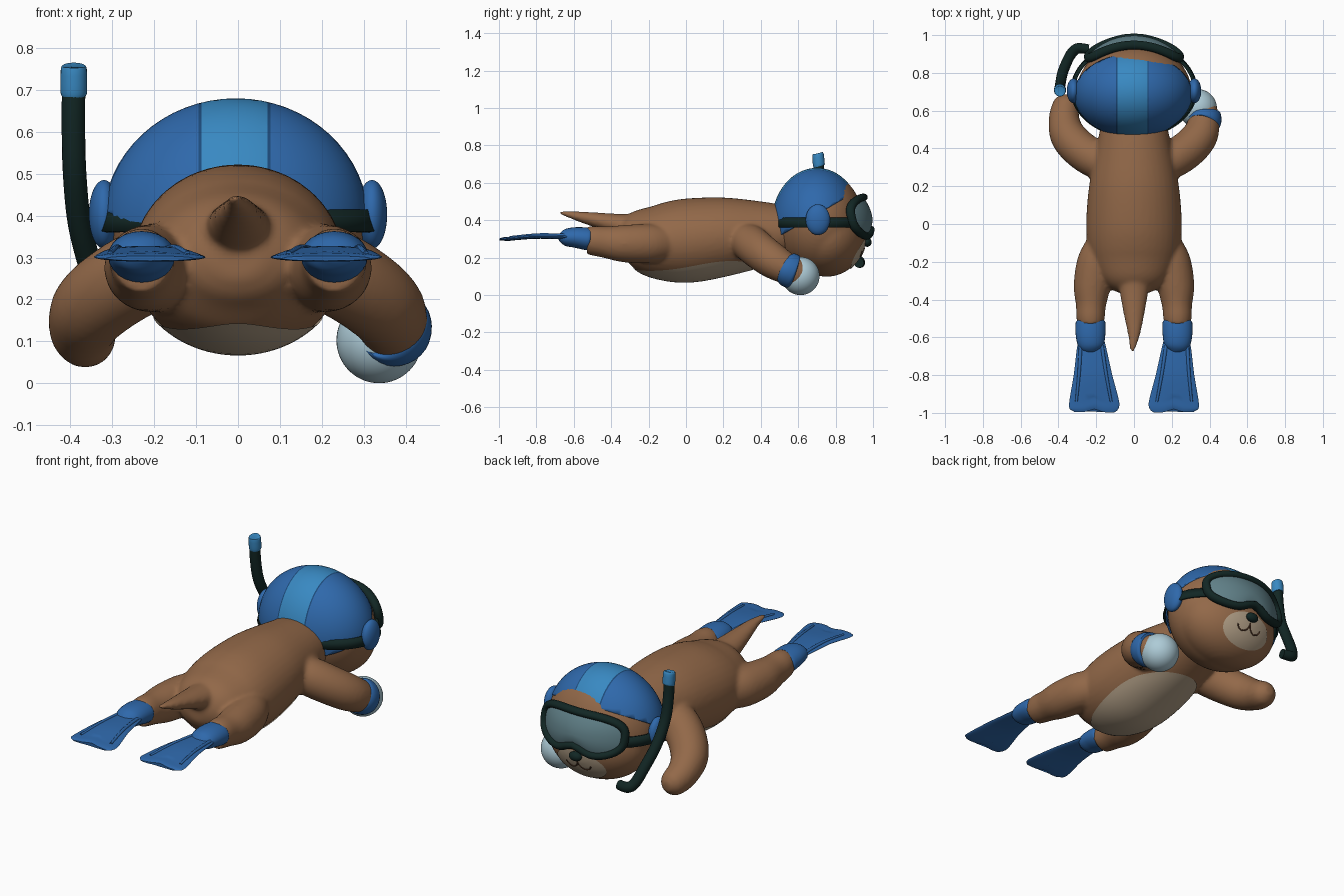
import bpy, bmesh, math
from mathutils import Vector

if "Cube" in bpy.data.objects:
    bpy.data.objects.remove(bpy.data.objects["Cube"])


def material(name, *rgb):
    m = bpy.data.materials.new(name)
    m.use_nodes = True
    m.diffuse_color = (*rgb, 1)
    m.node_tree.nodes["Principled BSDF"].inputs["Base Color"].default_value = (*rgb, 1)
    return m


FUR = material("brown fur", .29, .14, .066)
CREAM = material("cream fur", .46, .36, .25)
BLUE = material("swim blue", .028, .14, .41)
LIGHT = material("light blue", .04, .25, .54)
SEAM = material("seam blue", .012, .07, .2)
RUBBER = material("dark rubber", .006, .02, .018)
LENS = material("mask lens", .12, .22, .25)
BALL = material("pale ball", .42, .6, .68)
MOUTH = material("mouth brown", .09, .04, .02)
Z, Y = Vector((0, 0, 1)), Vector((0, 1, 0))


def finish(name, bm, *mats):
    bmesh.ops.recalc_face_normals(bm, faces=bm.faces)
    mesh = bpy.data.meshes.new(name)
    bm.to_mesh(mesh)
    bm.free()
    for m in mats:
        mesh.materials.append(m)
    ob = bpy.data.objects.new(name, mesh)
    bpy.context.collection.objects.link(ob)
    bpy.ops.object.select_all(action='DESELECT')
    ob.select_set(True)
    bpy.context.view_layer.objects.active = ob
    bpy.ops.object.shade_smooth_by_angle(angle=math.radians(50))
    return ob


def spline(pts, n, closed):
    """Catmull-Rom through stations of (x, y, z, side radius, up radius)."""
    if closed:
        return pts
    out, last = [], len(pts) - 1
    for i in range(last):
        a, b, c, d = (pts[max(0, min(last, i + k))] for k in (-1, 0, 1, 2))
        for t in (j / n for j in range(n)):
            out.append([(2*q + (r-p)*t + (2*p-5*q+4*r-s)*t*t + (3*q-p-3*r+s)*t**3) / 2
                        for p, q, r, s in zip(a, b, c, d)])
    return out + [pts[-1]]


def loft(bm, stations, ref=Z, sides=24, n=6, closed=False):
    """Sweep elliptical rings along a path."""
    st = spline([p if len(p) == 5 else (*p, p[3]) for p in stations], n, closed)
    rings, k = [], len(st)
    for i, p in enumerate(st):
        a, b = (st[i-1], st[(i+1) % k]) if closed else (st[max(0, i-1)], st[min(k-1, i+1)])
        t = (Vector(b[:3]) - Vector(a[:3])).normalized()
        s = t.cross(ref).normalized()
        u = s.cross(t)
        angles = [math.tau * j / sides for j in range(sides)]
        rings.append([bm.verts.new(Vector(p[:3]) + s*p[3]*math.cos(w) + u*p[4]*math.sin(w))
                      for w in angles])
    for i in range(k if closed else k - 1):
        r, q = rings[i], rings[(i+1) % k]
        for j in range(sides):
            bm.faces.new((r[j-1], r[j], q[j], q[j-1]))
    if not closed:
        bm.faces.new(rings[0])
        bm.faces.new(rings[-1])


def ball(bm, c, r):
    v = bmesh.ops.create_uvsphere(bm, u_segments=48, v_segments=32, radius=1)["verts"]
    bmesh.ops.scale(bm, vec=r, verts=v)
    bmesh.ops.translate(bm, vec=c, verts=v)


def tube(name, stations, mat, **kw):
    bm = bmesh.new()
    loft(bm, stations, **kw)
    return finish(name, bm, mat)


def blob(name, c, r, mat):
    bm = bmesh.new()
    ball(bm, c, r)
    return finish(name, bm, mat)


def blend(ob, size, steps):
    m = ob.modifiers.new("merge", 'REMESH')
    m.mode, m.voxel_size, m.use_smooth_shade = 'VOXEL', size, True
    m = ob.modifiers.new("soften", 'SMOOTH')
    m.factor, m.iterations = .5, steps


def disc(name, mat, place, rings=14, sides=64):
    """Filled patch; place(angle, radius) gives each point."""
    bm = bmesh.new()
    mid = bm.verts.new(place(0, 0))
    prev = None
    for i in range(1, rings + 1):
        ring = [bm.verts.new(place(math.tau*j/sides, i/rings)) for j in range(sides)]
        for j in range(sides):
            bm.faces.new((mid, ring[j-1], ring[j]) if prev is None
                         else (prev[j-1], ring[j-1], ring[j], prev[j]))
        prev = ring
    return finish(name, bm, mat)


def wrap(ob, target, axis, forward):
    m = ob.modifiers.new("wrap", 'SHRINKWRAP')
    m.target, m.wrap_method, m.wrap_mode = target, 'PROJECT', 'ABOVE_SURFACE'
    setattr(m, "use_project_" + axis, True)
    m.use_positive_direction, m.use_negative_direction = forward, not forward
    m.offset = .004


# Body, tail, legs and arms merged into one soft form
bm = bmesh.new()
loft(bm, [(0, -.37, .3, .06, .05), (0, -.34, .3, .13, .1), (0, -.27, .3, .195, .155),
          (0, -.15, .288, .24, .2), (0, 0, .292, .253, .223), (0, .2, .313, .238, .21),
          (0, .4, .328, .2, .175), (0, .55, .34, .17, .14)], sides=40)
loft(bm, [(0, -.15, .35, .1, .1), (0, -.3, .365, .085, .07), (0, -.45, .395, .06, .045),
          (0, -.58, .422, .034, .026), (-.01, -.68, .443, .01, .008)])
for s in (1, -1):
    loft(bm, [(s*.17, -.1, .28, .08, .09), (s*.2, -.2, .275, .1, .105),
              (s*.222, -.33, .275, .098, .1), (s*.228, -.43, .283, .08, .085),
              (s*.23, -.49, .29, .076, .08), (s*.23, -.53, .29, .07, .074)])
    loft(bm, [(s*.1, .29, .32, .08), (s*.2, .34, .28, .1), (s*.29, .4, .23, .1),
              (s*.35, .47, .18, .095), (s*.37, .55, .135, .082), (s*.365, .61, .11, .074),
              (s*.36, .655, .103, .06), (s*.357, .685, .1, .025)])
body = finish("body", bm, FUR)
blend(body, .011, 6)

wrap(disc("belly_patch", CREAM, lambda a, r: (.2*r*math.cos(a), .08 + .36*r*math.sin(a), -.2)),
     body, "z", True)

# Head with muzzle patch, nose and mouth
bm = bmesh.new()
ball(bm, (0, .71, .385), (.303, .24, .282))
ball(bm, (0, .752, .318), (.285, .208, .22))
head = finish("head", bm, FUR)
blend(head, .012, 6)
wrap(disc("muzzle_patch", CREAM, lambda a, r: (.145*r*math.cos(a), 1.3, .225 + .085*r*math.sin(a))),
     head, "y", False)
blob("nose", (0, .968, .283), (.036, .024, .025), RUBBER)


def face_y(x, z):
    return .752 + .208 * math.sqrt(1 - (x/.285)**2 - ((z-.318)/.22)**2)


for s, side in ((1, "left"), (-1, "right")):
    path = [(x*s, z) for x, z in ((0, .255), (.008, .225), (.035, .207), (.062, .215), (.075, .235))]
    tube(side + "_mouth_line", [(x, face_y(x, z) + .003, z, .004) for x, z in path], MOUTH,
         ref=Y, sides=8)

# Swim cap cut on a slant, with a central stripe and two seams
bm = bmesh.new()
ball(bm, (-.005, .7, .385), (.317, .242, .295))


def cut(point, normal, clear=False):
    bmesh.ops.bisect_plane(bm, geom=bm.verts[:] + bm.edges[:] + bm.faces[:], plane_co=point,
                           plane_no=normal, clear_inner=clear)


cut((0, .47, .3), (0, -.5, .87), True)
for x in (-.094, -.087, .071, .078):
    cut((x, 0, 0), (1, 0, 0))
for f in bm.faces:
    d = abs(f.calc_center_median().x + .008)
    f.material_index = 1 if d < .079 else 2 if d < .086 else 0
cap = finish("swim_cap", bm, BLUE, LIGHT, SEAM)
m = cap.modifiers.new("thickness", 'SOLIDIFY')
m.thickness, m.offset = .008, -1

# Ear pads
for s, side in ((1, "left"), (-1, "right")):
    blob(side + "_ear_pad", (s*.32, .705, .403), (.036, .065, .082), BLUE)

# Mask strap
bm = bmesh.new()
loops = []
for z, r in ((.363, 1.03), (.415, .99)):
    loops.append([bm.verts.new((.326*r*math.cos(math.tau*j/64), .71 + .247*r*math.sin(math.tau*j/64), z))
                  for j in range(64)])
for j in range(64):
    bm.faces.new((loops[0][j-1], loops[0][j], loops[1][j], loops[1][j-1]))
strap = finish("mask_strap", bm, RUBBER)
strap.modifiers.new("thickness", 'SOLIDIFY').thickness = .012


# Diving mask: curved lens with a nose notch and a thick frame
def mask_point(a, r):
    c, s = math.cos(a), math.sin(a)
    x = .245 * r * math.copysign(abs(c)**.75, c)
    z = .108 * math.copysign(abs(s)**.75, s)
    if s < 0:
        z += .045 * math.exp(-(x/.07)**2) * -s
    z = .415 + z*r
    y = .7 + .285 * math.sqrt(1 - (x/.33)**2 - ((z-.36)/.33)**2)
    return x, y + .015*(1 - r*r), z


disc("mask_lens", LENS, mask_point)
tube("mask_frame", [(*mask_point(math.tau*j/72, 1), .02, .024) for j in range(72)], RUBBER,
     ref=Y, sides=14, closed=True)

# Snorkel
tube("snorkel_tube", [(-.392, .708, .72, .028), (-.393, .715, .62, .028), (-.39, .74, .5, .028),
                      (-.378, .8, .38, .028), (-.35, .87, .27, .028), (-.325, .91, .2, .028),
                      (-.295, .93, .175, .028), (-.24, .925, .172, .026)], RUBBER, ref=Y, sides=18)
tube("snorkel_top", [(-.392, .712, .688, .03), (-.392, .71, .7, .032), (-.392, .706, .75, .031),
                     (-.392, .705, .758, .026)], LIGHT, ref=Y, n=3)

# Ball in the left hand, with a wrist cuff
blob("ball", (.337, .612, .102), (.102, .102, .102), BALL)
tube("wrist_cuff", [(.368, .532, .143, .078), (.37, .538, .14, .09), (.37, .552, .134, .093),
                    (.367, .572, .125, .092), (.366, .58, .122, .08)], BLUE, n=3, sides=32)

# Swim fins: foot pocket, notched blade and side rails
for s, side in ((1, "left"), (-1, "right")):
    tube(side + "_foot_pocket", [(s*.23, -.51, .298, .07, .05), (s*.23, -.525, .3, .079, .06),
                                 (s*.23, -.59, .308, .078, .055), (s*.228, -.645, .308, .066, .045),
                                 (s*.226, -.675, .308, .035, .022), (s*.226, -.682, .308, .01, .008)],
         BLUE)
    bm = bmesh.new()
    loft(bm, [(s*.228, -.58, .31, .06, .012), (s*.225, -.66, .312, .078, .014),
              (s*.218, -.8, .314, .102, .013), (s*.212, -.93, .303, .13, .011),
              (s*.21, -.975, .3, .13, .01), (s*.21, -.997, .298, .105, .006)], sides=32)
    for v in bm.verts:
        if v.co.y < -.93:
            v.co.y += .018 * math.exp(-((v.co.x - s*.21)/.035)**2)
    finish(side + "_fin_blade", bm, BLUE)
    for k, edge in ((1, "outer"), (-1, "inner")):
        tube(f"{side}_fin_{edge}_rail", [(s*(.228 + k*.052), -.6, .316, .01),
                                         (s*(.22 + k*.07), -.78, .322, .009),
                                         (s*(.213 + k*.092), -.94, .309, .007)], BLUE, sides=10)
